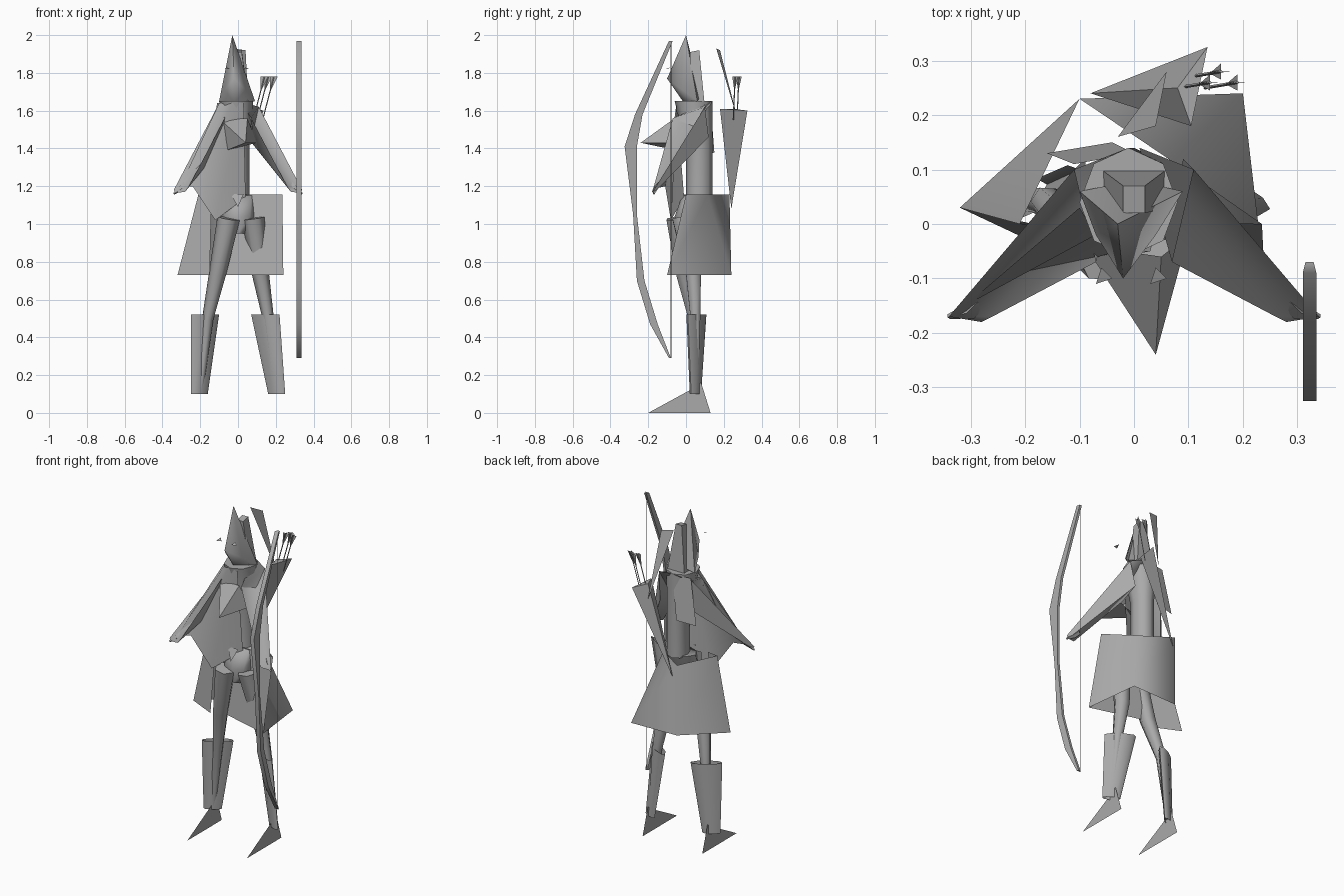
import bpy
import math
from mathutils import Vector

default_cube = bpy.data.objects.get("Cube")
if default_cube:
    bpy.data.objects.remove(default_cube, do_unlink=True)

grey = bpy.data.materials.new("plain_grey")
grey.use_nodes = True
colour = (0.4, 0.4, 0.4, 1)
grey.diffuse_color = colour
grey.node_tree.nodes["Principled BSDF"].inputs["Base Color"].default_value = colour


def build(name, points, faces, smooth=False):
    """Make a mesh object from points given in hundredths of a unit."""
    mesh = bpy.data.meshes.new(name)
    mesh.from_pydata([Vector(point) / 100 for point in points], [], faces)
    mesh.materials.append(grey)
    mesh.update()
    part = bpy.data.objects.new(name, mesh)
    bpy.context.collection.objects.link(part)
    if smooth:
        bpy.ops.object.select_all(action='DESELECT')
        part.select_set(True)
        bpy.context.view_layer.objects.active = part
        bpy.ops.object.shade_smooth_by_angle(angle=math.radians(75))
    return part


def loft(name, rings, closed=True, caps=True, smooth=True):
    """Skin a series of equal rings or strips."""
    count = len(rings[0])
    points = [point for ring in rings for point in ring]
    faces = []
    for level in range(len(rings) - 1):
        for i in range(count if closed else count - 1):
            j = (i + 1) % count
            low, high = level * count, (level + 1) * count
            faces.append((low + i, low + j, high + j, high + i))
    if closed and caps:
        faces.append(tuple(reversed(range(count))))
        faces.append(tuple(range(len(points) - count, len(points))))
    return build(name, points, faces, smooth)


def oval(x, y, z, width, depth, count=8, skew=0):
    """Horizontal oval ring, optionally slanted in plan."""
    angles = [math.tau * i / count for i in range(count)]
    return [(x + width * math.cos(a), y + depth * math.sin(a) + skew * width * math.cos(a), z)
            for a in angles]


def limb(name, path, radii, count=6):
    """Tapered tube along a path, cut square to its overall direction."""
    path = [Vector(point) for point in path]
    turn = (path[-1] - path[0]).to_track_quat('Z', 'Y')
    rings = []
    for centre, radius in zip(path, radii):
        rings.append([centre + turn @ Vector(p) for p in oval(0, 0, 0, radius, radius, count)])
    return loft(name, rings)


def fan(name, ring, apexes, smooth=False):
    """Join a ring to one or two apex points."""
    count = len(ring)
    faces = []
    for k in range(len(apexes)):
        for i in range(count):
            j = (i + 1) % count
            faces.append((i, j, count + k) if k == 0 else (j, i, count + k))
    return build(name, ring + apexes, faces, smooth)


# Pointed hood, its back wedge and the small face points
fan("hood",
    [(-2, -10, 177), (4, -2, 171), (9, 6, 165), (0, 8, 168), (-10, 6, 165), (-7, -2, 171)],
    [(-3, 0, 200), (-2, -1, 164)], smooth=True)
loft("hood_back",
     [[(-6, 3, 160), (6, 3, 160), (6, 10, 162), (-6, 10, 162)],
      [(-2, 2, 191), (2, 2, 191), (2, 7, 192), (-2, 7, 192)]], smooth=False)
for side, x in (("right", -6), ("left", 4)):
    build(side + "_brow", [(x - 1, -11, 182), (x + 2, -10, 182), (x, -8, 183)], [(0, 1, 2)])

# Torso, pelvis and the little buckle
loft("torso", [oval(0, 7, 114, 6, 7), oval(0, 7, 140, 6, 7), oval(-1, 4, 165, 9, 10)])
loft("pelvis", [oval(0, 0, 95, 4, 4), oval(0, 1, 104, 9, 7), oval(0, 5, 115, 10, 7)])
build("buckle", [(-4, -4, 116), (3, -4, 116), (0, -7, 109)], [(0, 1, 2)])

# Scarf drape on the chest and flap down the back
fan("scarf", [(-9, -4, 155), (-6, -5, 139), (10, -2, 143), (5, -6, 156)], [(4, -24, 143)])
loft("back_flap", [[(-16, 13, 137), (-4, 15, 138)], [(-11, 11, 164), (0, 13, 164)]], closed=False)

# Cape sheet hanging from the right arm to the waist
loft("cape",
     [[(-31, -15, 119), (-24, -11, 120), (-12, -8, 102), (4, -1, 114)],
      [(-10, 3, 164), (-7, -2, 164), (-3, -5, 164), (3, -5, 164)]], closed=False)

# Wrapped skirt, its two ends parting around the right thigh
loft("skirt",
     [[(-12, 0, 73), (24, -10, 73), (20, 24, 73), (-10, 23, 73), (-32, 3, 73), (-15, -5, 73)],
      [(-11, 1, 115.5), (23.5, 0, 115.5), (7, 11.5, 115.5), (-10, 23, 115.5), (-21, 0, 115.5),
       (-14, -1, 115.5)]], closed=False)

# Arms, hands, boots and flat feet, mirrored by side
for side, s in (("right", -1), ("left", 1)):
    loft(side + "_sleeve",
         [[(s * 9, 12, 146), (s * 11, 10, 162), (s * 1, 14, 165), (s * 7, -7, 156), (s * 8, 0, 142)],
          [(s * 33, -17, 116.5), (s * 34, -17, 118), (s * 30, -15, 121), (s * 26, -17, 120),
           (s * 28, -18, 117)]])
    limb(side + "_hand", [(s * 28, -14, 121), (s * 30, -16, 119), (s * 34, -17, 116)],
         (1.5, 1.5, 0.5), 4)
    top = 16 - s * 1.5
    loft(side + "_boot",
         [oval(s * 20.5, 5, 10, 4.5, 2, skew=-s * 0.5),
          oval(s * top, 5.5, 52, 7.5, 3, skew=-s * 0.6)], caps=False)
    build(side + "_foot", [(s * 20, -20, 0), (s * 20, 13, 0), (s * 20, 8, 16), (s * 20, 2, 12)],
          [(0, 1, 2, 3)])

# Thighs and shins
limb("right_leg", [(-5, -5, 103), (-11, -1, 73), (-16, 4, 50), (-20, 5, 12)], (6, 4.5, 3, 1.5))
limb("left_leg", [(8, -2, 103), (12, 4, 73), (16, 5, 50), (20, 5, 12)], (6, 4.5, 3, 1.5))

# Quiver with arrows, and the loose feather beside it
build("quiver", [(10.5, 18, 161), (13.5, 32.5, 160), (8, 25, 161), (-8, 24, 108)],
      [(0, 1, 3), (1, 2, 3), (2, 0, 3), (0, 2, 1)])
build("feather", [(-3, 16, 193), (4, 18, 192), (6, 28, 153)], [(0, 1, 2)])
for number, (x, y) in enumerate([(14, 26), (19, 26), (16, 28)]):
    tip = Vector((x, y, 178))
    foot = Vector((x - 6, y - 1, 155))
    limb("arrow_shaft_%d" % number, [foot, tip], (0.3, 0.3), 4)
    for name, wide in (("across", Vector((2, 0, 0))), ("deep", Vector((0, 1.5, 0)))):
        start = tip.lerp(foot, 0.35)
        build("arrow_fletching_%s_%d" % (name, number), [tip - wide, tip + wide, start], [(0, 1, 2)])

# Bow with its string
outline = [((-9, -7), 197), ((-27, -23), 158), ((-32.5, -26), 141), ((-28, -26), 105),
           ((-26, -22), 70), ((-19, -15), 47), ((-9, -8), 29)]
loft("bow", [[(31, y[0], z), (33.5, y[0], z), (33, y[1], z), (31.5, y[1], z)] for y, z in outline])
limb("bow_string", [(32, -8, 29), (32, -8, 197)], (0.2, 0.2), 4)
